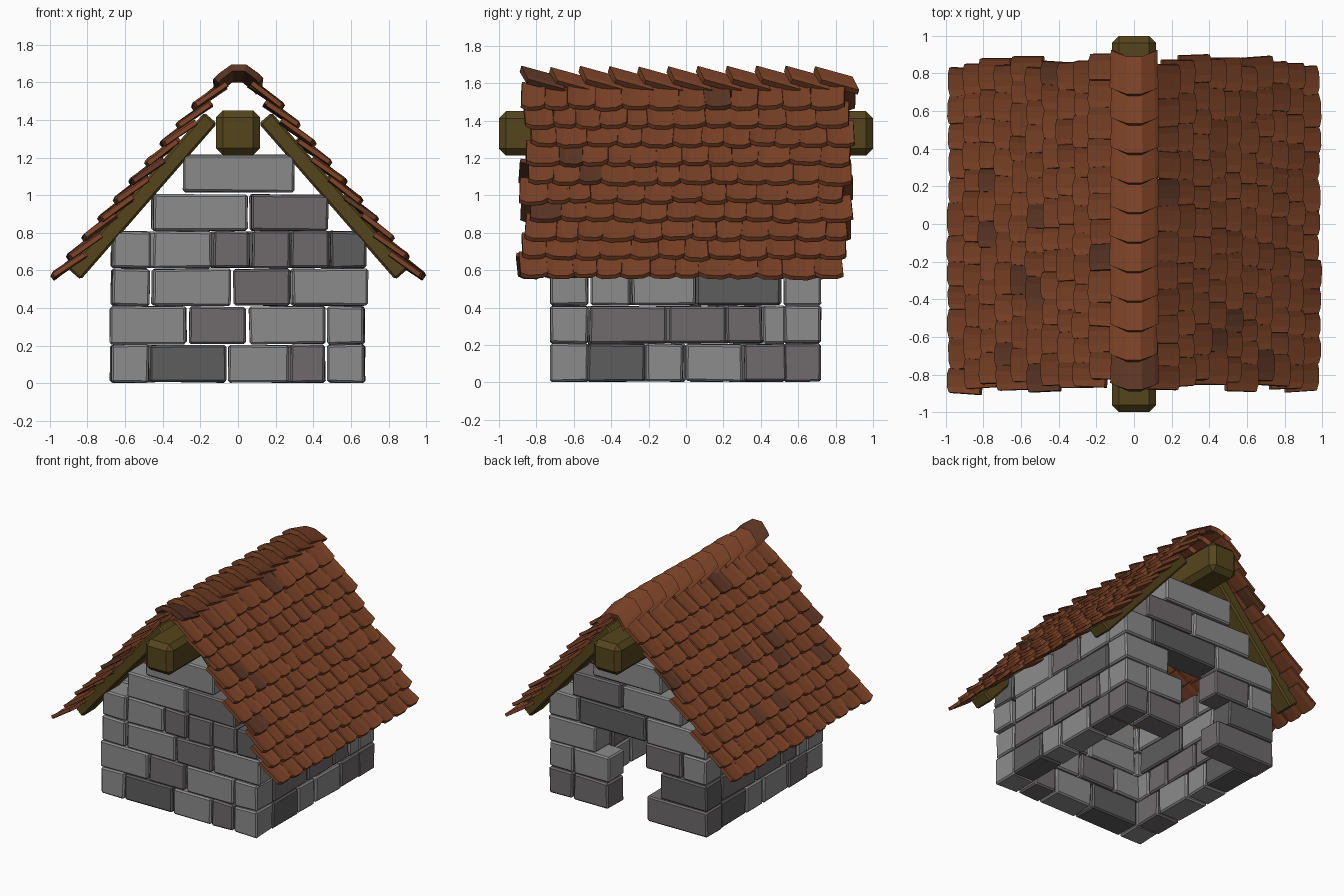
import bpy, bmesh, random
from math import sin, cos, radians, atan2
from mathutils import Vector, Matrix

if "Cube" in bpy.data.objects:
    bpy.data.objects.remove(bpy.data.objects["Cube"])

random.seed(4)
R = random.uniform


def mat(name, *rgb):
    m = bpy.data.materials.new(name)
    m.diffuse_color = (*rgb, 1)
    m.use_nodes = True
    m.node_tree.nodes["Principled BSDF"].inputs["Base Color"].default_value = m.diffuse_color
    return m


STONE = [mat("stone_light", .26, .26, .26), mat("stone_warm", .16, .145, .15), mat("stone_dark", .11, .11, .11)]
TILE = [mat("tile", .20, .055, .02), mat("tile_dark", .11, .038, .018)]
WOOD = [mat("wood", .09, .06, .012)]


def finish(bm, name, mats, bevel=0, solid=0):
    me = bpy.data.meshes.new(name)
    bm.to_mesh(me)
    bm.free()
    for m in mats:
        me.materials.append(m)
    ob = bpy.data.objects.new(name, me)
    bpy.context.collection.objects.link(ob)
    if solid:
        s = ob.modifiers.new("Solidify", 'SOLIDIFY')
        s.thickness, s.offset = solid, -1
    if bevel:
        b = ob.modifiers.new("Bevel", 'BEVEL')
        b.width, b.segments = bevel, 1
    return ob


def box(bm, lo, hi, mi=0, jit=0, mtx=Matrix()):
    lo, hi = Vector(lo), Vector(hi)
    m = mtx @ Matrix.Translation((lo + hi) / 2) @ Matrix.Diagonal((*(hi - lo), 1))
    vs = bmesh.ops.create_cube(bm, size=1, matrix=m)["verts"]
    for v in vs:
        v.co += Vector((R(-jit, jit), R(-jit, jit), R(-jit, jit)))
    for f in {f for v in vs for f in v.link_faces}:
        f.material_index = mi


def sheet(bm, grid, mi=0):
    # strip of quads between two rows of points, facing up
    a, b = [[bm.verts.new(p) for p in row] for row in grid]
    for i in range(len(a) - 1):
        f = bm.faces.new((a[i], a[i + 1], b[i + 1], b[i]))
        f.normal_update()
        if f.normal.z < 0:
            f.normal_flip()
        f.material_index = mi


# Stone courses: (start, end, shade)
Z = [(.005, .205), (.21, .408), (.413, .608), (.613, .808), (.813, 1.003), (1.017, 1.212)]
front = [
    [(-.67, -.475, 0), (-.47, -.065, 2), (-.05, .27, 0), (.28, .46, 1), (.475, .67, 0)],
    [(-.68, -.275, 0), (-.26, .04, 1), (.06, .46, 0), (.475, .67, 0)],
    [(-.665, -.47, 0), (-.45, -.04, 0), (-.025, .275, 1), (.29, .69, 0)],
    [(-.665, -.465, 0), (-.45, -.14, 0), (-.13, .06, 1), (.075, .275, 1), (.285, .485, 1), (.49, .68, 2)],
    [(-.45, .05, 0), (.07, .48, 1)],
    [(-.29, .30, 0)],
]
# back wall with the doorway in the lowest three courses
back = [
    [(.475, .675, 1), (.17, .465, 1), (-.68, -.165, 1)],
    [(.475, .675, 0), (.16, .465, 0), (-.68, -.28, 2)],
    [(.28, .68, 0), (-.46, -.15, 1), (-.675, -.475, 0)],
    [(.43, .675, 0), (-.15, .415, 2), (-.675, -.16, 0)],
    [(.06, .475, 1), (-.46, .045, 0)],
    [(-.29, .30, 0)],
]
side = [
    [(-.525, -.22, 2), (-.21, -.015, 0), (0, .3, 0), (.312, .535, 1)],
    [(-.515, -.105, 1), (-.09, .21, 1), (.22, .405, 1), (.415, .535, 0)],
    [(-.51, -.3, 0), (-.29, .05, 0), (.06, .505, 2)],
    [(-.52, -.12, 0), (-.1, .2, 1), (.21, .52, 0)],
]
for name, rows, y0, y1 in (("front_wall", front, -.725, -.525), ("back_wall", back, .525, .72)):
    bm = bmesh.new()
    for (z0, z1), row in zip(Z, rows):
        for a, b, c in row:
            box(bm, (a, y0, z0), (b, y1, z1), c, .004)
    finish(bm, name, STONE, .011)
for name, s in (("right_wall", 1), ("left_wall", -1)):
    bm = bmesh.new()
    for (z0, z1), row in zip(Z, side):
        for a, b, c in row:
            a, b = sorted((a * s, b * s))
            x0, x1 = sorted((.478 * s, .673 * s))
            box(bm, (x0, a, z0), (x1, b, z1), c, .004)
    finish(bm, name, STONE, .011)

# Ridge beam
bm = bmesh.new()
box(bm, (-.118, -1, 1.212), (.118, 1, 1.45))
finish(bm, "ridge_beam", WOOD, .038)

# Rafters near the two gables, on both slopes
for name, s in (("right_rafters", 1), ("left_rafters", -1)):
    bm = bmesh.new()
    lo, hi = Vector((.87 * s, 0, .58)), Vector((.145 * s, 0, 1.41))
    d = hi - lo
    m = Matrix.Translation((lo + hi) / 2) @ Matrix.Rotation(-atan2(d.z, d.x), 4, 'Y')
    L = d.length / 2
    for y in (-.65, .65):
        box(bm, (-L, y - .08, -.045), (L, y + .08, .045), 0, 0, m)
    finish(bm, name, WOOD, .012)

# Roof tiles: ten overlapping courses per slope
for name, s in (("right_roof_tiles", 1), ("left_roof_tiles", -1)):
    bm = bmesh.new()
    for i in range(10):
        w = [R(.8, 1.2) for _ in range(12)]
        y = -.855 + R(-.04, .035)
        for k in w:
            wide = k * 1.72 / sum(w)
            a = radians(36 + R(-3, 3))
            up = Vector((-s * cos(a), 0, sin(a)))
            n = Vector((s * sin(a), 0, cos(a)))
            base = Vector((s * (.97 - .083 * i), y, .572 + .1 * i)) + n * R(.014, .024) + up * R(-.008, .01)
            skew, lean = R(-.012, .012), Vector((0, R(-.012, .012), 0))
            tail, head = [], []
            for u, arch in ((0, 0), (.25, 1), (.75, 1), (1, 0)):
                p = base + Vector((0, u * (wide + .004), 0)) + n * (skew * (u - .5) - .006 * arch)
                tail.append(p - up * .016 * arch)
                head.append(p + up * .195 + lean)
            sheet(bm, (tail, head), 1 if R(0, 1) < .06 else 0)
            y += wide
    finish(bm, name, TILE, solid=.024)

# Ridge caps, each tipped up toward the front
bm = bmesh.new()
prof = [(-.13, -.072), (-.11, -.05), (-.04, 0), (.04, 0), (.11, -.05), (.13, -.072)]
for i in range(11):
    y, t = -.88 + .157 * i, R(-.005, .005)
    ends = []
    for dy, dz, k in ((0, 0, 1), (.2, -.055, .95)):
        ends.append([Vector((x * k + t, y + dy - z * .5, 1.69 + t + dz + z)) for x, z in prof])
    sheet(bm, ends, 1 if i == 0 else 0)
finish(bm, "ridge_caps", TILE, solid=.035)
